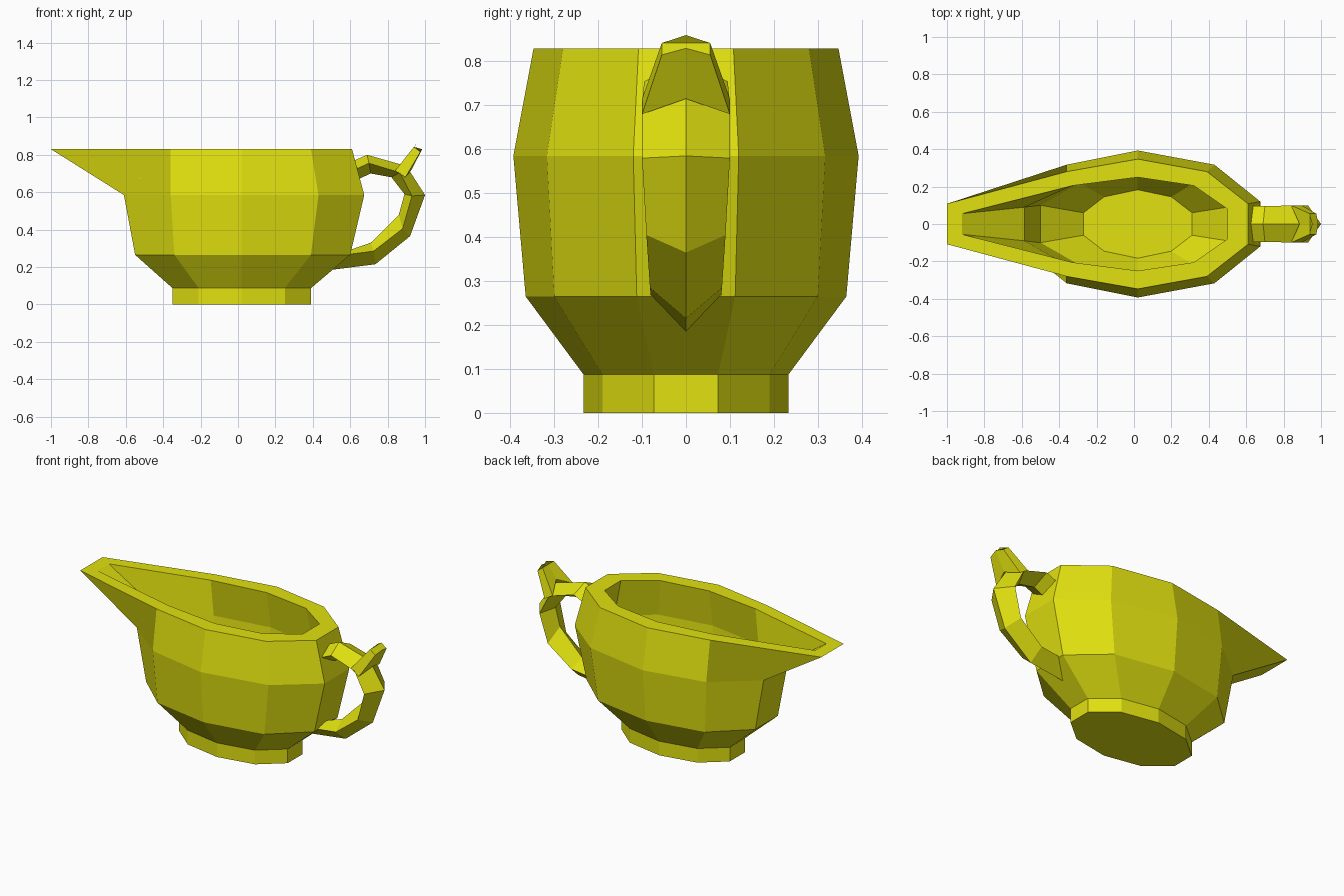
import bpy, bmesh

mat = bpy.data.materials.new("mustard yellow")
mat.diffuse_color = (0.75, 0.75, 0.005, 1)


def loft(name, rings):
    """Skin a closed solid through rings with equal point counts, capping both ends."""
    bm = bmesh.new()
    loops = [[bm.verts.new(p) for p in r] for r in rings]
    n = len(loops[0])
    for a, b in zip(loops, loops[1:]):
        for i in range(n):
            j = (i + 1) % n
            bm.faces.new((a[i], a[j], b[j], b[i]))
    bm.faces.new(loops[0])
    bm.faces.new(loops[-1])
    bmesh.ops.recalc_face_normals(bm, faces=bm.faces)
    me = bpy.data.meshes.new(name)
    bm.to_mesh(me)
    bm.free()
    me.materials.append(mat)
    ob = bpy.data.objects.new(name, me)
    bpy.context.collection.objects.link(ob)
    return ob


def oval(z, left, right, mid_l, mid_r, y_l, y_r, y_mid, y_max):
    """Ten-sided oval, symmetric in y, with short flat ends."""
    half = [(right, y_r), (mid_r, y_mid), (0.02, y_max), (mid_l, y_mid), (left, y_l)]
    return ([(x, y, z) for x, y in half]
            + [(x, -y, z) for x, y in reversed(half)])


# Foot: straight-sided base
foot_size = (-0.35, 0.39, -0.21, 0.25, 0.073, 0.073, 0.19, 0.233)
loft("foot", [oval(0, *foot_size), oval(0.087, *foot_size)])

# Body: outside wall up to the rim with the spout, then down the inside
loft("jug_body", [
    oval(0.087, *foot_size),
    oval(0.265, -0.55, 0.60, -0.34, 0.39, 0.11, 0.112, 0.30, 0.365),
    oval(0.585, -0.61, 0.675, -0.36, 0.43, 0.115, 0.12, 0.317, 0.393),
    oval(0.83, -1.0, 0.61, -0.36, 0.39, 0.108, 0.108, 0.28, 0.347),
    oval(0.83, -0.92, 0.50, -0.33, 0.32, 0.055, 0.08, 0.205, 0.25),
    oval(0.60, -0.585, 0.55, -0.33, 0.35, 0.09, 0.09, 0.235, 0.29),
    oval(0.29, -0.50, 0.50, -0.29, 0.32, 0.10, 0.09, 0.22, 0.27),
    oval(0.12, -0.27, 0.31, -0.16, 0.20, 0.06, 0.06, 0.145, 0.183),
])

# Handle: diamond section; each row is outer ridge, side, inner ridge (x, z), half width
path = [
    ((0.60, 0.76), (0.60, 0.71), (0.60, 0.65), 0.095),
    ((0.69, 0.80), (0.70, 0.755), (0.71, 0.70), 0.095),
    ((0.90, 0.74), (0.865, 0.705), (0.82, 0.68), 0.10),
    ((1.00, 0.585), (0.93, 0.58), (0.89, 0.59), 0.10),
    ((0.92, 0.365), (0.88, 0.405), (0.86, 0.48), 0.09),
    ((0.735, 0.215), (0.725, 0.285), (0.71, 0.33), 0.082),
    ((0.50, 0.185), (0.57, 0.265), (0.58, 0.285), 0.08),
]
loft("handle", [
    [(o[0], 0, o[1]), (s[0], w, s[1]), (i[0], 0, i[1]), (s[0], -w, s[1])]
    for o, s, i, w in path])


# Thumb rest: tapering ridged plate on the upper corner of the handle
def plate(front_ridge, front_side, back_side, back_ridge, w):
    (a, b), (c, d), (e, f), (g, h) = front_ridge, front_side, back_side, back_ridge
    return [(a, 0, b), (c, w, d), (e, w, f), (g, 0, h), (e, -w, f), (c, -w, d)]


loft("thumb_rest", [
    plate((0.925, 0.715), (0.895, 0.68), (0.84, 0.715), (0.885, 0.765), 0.10),
    plate((0.985, 0.83), (0.975, 0.815), (0.94, 0.842), (0.955, 0.86), 0.055),
])
